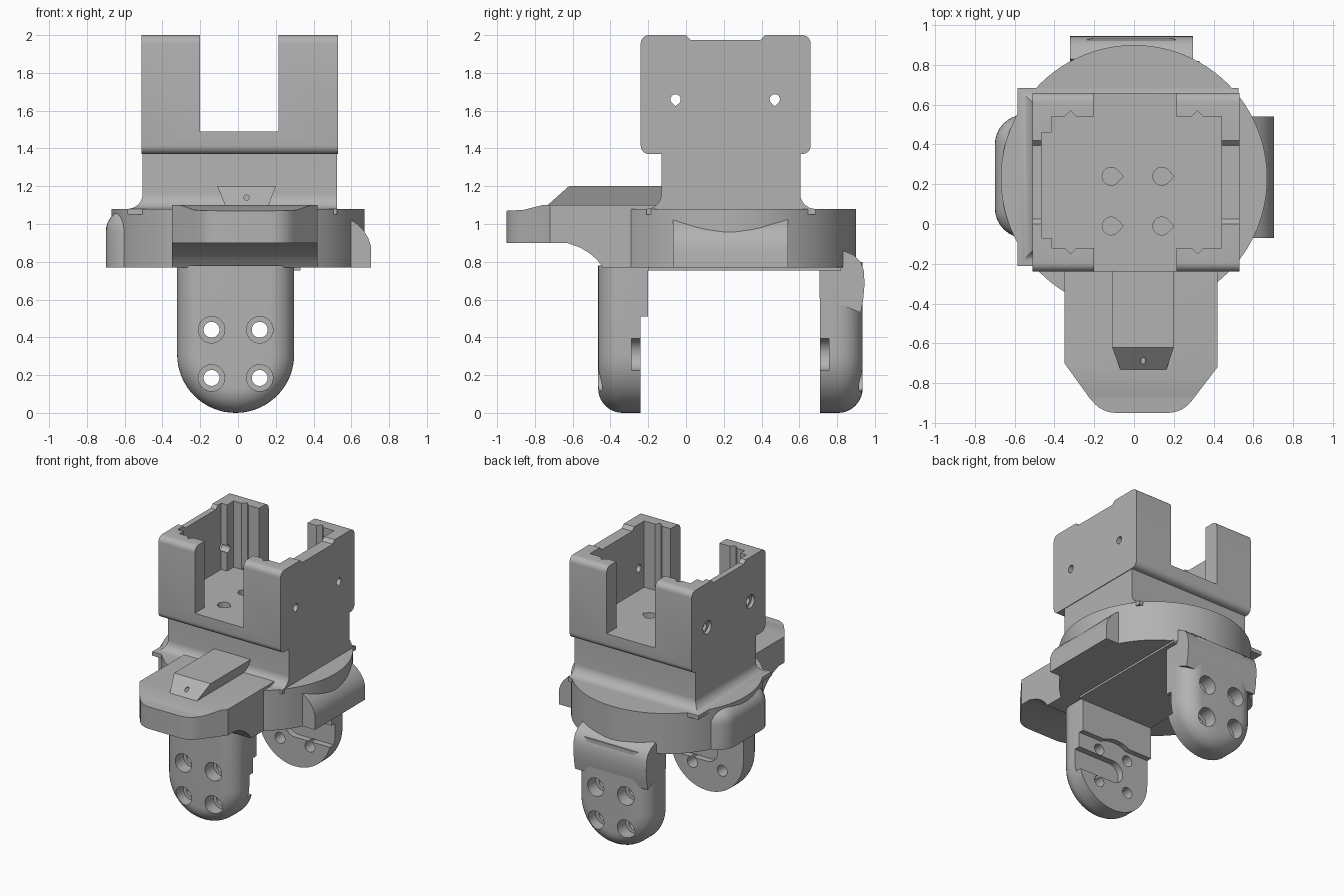
import bpy, bmesh, math
from math import sin, cos, pi

if "Cube" in bpy.data.objects:
    bpy.data.objects.remove(bpy.data.objects["Cube"], do_unlink=True)

grey = bpy.data.materials.new("plain grey")
grey.use_nodes = True
grey.diffuse_color = (0.45, 0.45, 0.45, 1)
grey.node_tree.nodes["Principled BSDF"].inputs["Base Color"].default_value = grey.diffuse_color


def make(name, bm):
    bmesh.ops.recalc_face_normals(bm, faces=bm.faces)
    me = bpy.data.meshes.new(name)
    bm.to_mesh(me)
    bm.free()
    me.materials.append(grey)
    ob = bpy.data.objects.new(name, me)
    bpy.context.collection.objects.link(ob)
    return ob


def loft(name, rings):
    """Skin a stack of equal-length rings and cap both ends."""
    bm = bmesh.new()
    rows = [[bm.verts.new(p) for p in ring] for ring in rings]
    n = len(rows[0])
    for a, b in zip(rows, rows[1:]):
        for i in range(n):
            bm.faces.new((a[i], a[(i + 1) % n], b[(i + 1) % n], b[i]))
    bm.faces.new(rows[0])
    bm.faces.new(rows[-1])
    return make(name, bm)


def place(axis, u, v, h):
    return {"x": (h, u, v), "y": (u, h, v), "z": (u, v, h)}[axis]


def prism(name, pts, axis, a, b):
    return loft(name, [[place(axis, u, v, h) for u, v in pts] for h in (a, b)])


def box(name, x0, x1, y0, y1, z0, z1):
    return prism(name, [(x0, y0), (x1, y0), (x1, y1), (x0, y1)], "z", z0, z1)


def arc(cu, cv, r, a0, a1, n=12):
    steps = [math.radians(a0 + (a1 - a0) * i / n) for i in range(n + 1)]
    return [(cu + r * cos(t), cv + r * sin(t)) for t in steps]


def circle(cu, cv, r, n=32):
    return arc(cu, cv, r, 0, 360, n)[:-1]


def teardrop(cu, cv, r, heading):
    t = math.radians(heading)
    tip = (cu + 1.35 * r * cos(t), cv + 1.35 * r * sin(t))
    return arc(cu, cv, r, heading + 45, heading + 315, 20) + [tip]


def cut(target, cutters, op="DIFFERENCE"):
    for c in cutters:
        c.hide_render = True
        m = target.modifiers.new("cut", "BOOLEAN")
        m.object, m.operation, m.solver = c, op, "EXACT"
    dg = bpy.context.evaluated_depsgraph_get()
    me = bpy.data.meshes.new_from_object(target.evaluated_get(dg))
    target.modifiers.clear()
    target.data = me
    for c in cutters:
        bpy.data.objects.remove(c, do_unlink=True)


# Round base
prism("base_disc", circle(0, 0.23, 0.67, 96), "z", 0.77, 1.08)
box("underside_plate", -0.32, 0.33, -0.2, 0.82, 0.755, 0.775)

# Front shelf: side profile trimmed by its plan outline
shelf = prism("front_shelf", [
    (-0.95, 0.9), (-0.95, 1.07), (-0.86, 1.075), (-0.76, 1.1), (-0.1, 1.1), (-0.1, 0.77),
    (-0.44, 0.77), (-0.47, 0.81), (-0.51, 0.845), (-0.56, 0.875), (-0.63, 0.9)], "x", -0.5, 0.5)
plan = [(-0.35, 0), (-0.35, -0.7), (-0.22, -0.88)] + arc(-0.09, -0.8, 0.15, 217, 270, 6) \
    + arc(0.17, -0.8, 0.15, 270, 323, 6) + [(0.29, -0.89), (0.42, -0.72), (0.42, 0)]
cut(shelf, [prism("trim", plan, "z", 0.5, 1.3)], "INTERSECT")

# Dovetail rail on the shelf
def rail_ring(y_low, y_high):
    return [(-0.06, y_low, 1.08), (0.155, y_low, 1.08), (0.2, y_high, 1.2), (-0.11, y_high, 1.2)]

rail = loft("dovetail_rail", [rail_ring(-0.755, -0.62), rail_ring(-0.1, -0.1)])
cut(rail, [prism("bore", circle(0.045, 1.14, 0.014, 16), "y", -0.9, -0.55)])

# Curved bump on the left flank
prism("left_bump", [(0.3, 0.77), (0.705, 0.77), (0.705, 0.88), (0.69, 0.925), (0.665, 0.965),
                    (0.63, 1.0), (0.58, 1.035), (0.53, 1.075), (0.3, 1.08)], "y", -0.07, 0.54)

# Rounded bump on the right flank
def bump_ring(z, d):
    x0, y0, y1, r = -0.7 + d, -0.07 + d, 0.55 - d, 0.15 - d
    pts = arc(x0 + r, y0 + r, r, 270, 180, 8) + arc(x0 + r, y1 - r, r, 180, 90, 8)
    return [(x, y, z) for x, y in pts + [(-0.3, y1), (-0.3, y0)]]

r = 0.12
loft("right_bump", [bump_ring(0.77, 0)] + [
    bump_ring(1.08 - r + r * sin(t), r - r * cos(t)) for t in [i * pi / 16 for i in range(9)]])

# Neck with a flared foot
def neck_ring(z, d):
    return [(-0.505 - d, -0.13 - d, z), (0.525, -0.13 - d, z),
            (0.525, 0.605 + d, z), (-0.505 - d, 0.605 + d, z)]

r = 0.08
loft("neck", [neck_ring(1.05, r)] + [
    neck_ring(1.08 + r - r * cos(t), r - r * sin(t)) for t in [i * pi / 16 for i in range(9)]]
    + [neck_ring(1.4, 0)])

# Open holder
r = 0.045
profile = arc(-0.24 + r, 1.37 + r, r, 180, 270, 6) + arc(0.66 - r, 1.37 + r, r, 270, 360, 6) \
    + arc(0.66 - r, 2 - r, r, 0, 90, 6) + [(0.42, 2), (0.395, 1.975), (0.025, 1.975), (0, 2)] \
    + arc(-0.24 + r, 2 - r, r, 90, 180, 6)
holder = prism("holder", profile, "x", -0.51, 0.53)
cut(holder, [box("hollow", -0.415, 0.44, -0.12, 0.54, 1.49, 2.2)])
cut(holder, [box("side_pocket", -0.465, 0.1, -0.07, 0.46, 1.49, 2.2)])
cut(holder, [box("gap", -0.2, 0.215, -0.5, 0.9, 1.49, 2.2)])
for x in (-0.32, 0.32):
    for y in (-0.12, 0.54):
        groove = [(x - 0.03, y), (x, y - 0.03), (x + 0.03, y), (x, y + 0.03)]
        cut(holder, [prism("groove", groove, "z", 1.495, 2.2)])
for y in (-0.055, 0.47):
    cut(holder, [prism("side_hole", teardrop(y, 1.66, 0.027, 270), "x", -0.8, 0.8)])
    cut(holder, [prism("side_sink", circle(y, 1.66, 0.05), "x", -0.8, -0.485)])
for x in (-0.115, 0.14):
    for y in (-0.01, 0.24):
        cut(holder, [prism("floor_hole", teardrop(x, y, 0.045, 0), "z", 1.39, 1.6)])

# Two legs with rounded outer edges
CX, CZ, R = -0.0125, 0.31, 0.31


def leg(name, inner, outer, top):
    s = 1 if outer > inner else -1
    r = 0.13

    def ring(y, d):
        half = arc(CX, CZ, R - d, 180, 360, 32)
        return [(x, y, z) for x, z in half + [(CX + R - d, top), (CX - R + d, top)]]

    rings = [ring(inner, 0)] + [ring(outer - s * r * (1 - sin(t)), r * (1 - cos(t)))
                                for t in [i * pi / 20 for i in range(11)]]
    ob = loft(name, rings)
    # Lever-shaped pocket, open to one side
    lever = arc(CX, CZ, 0.085, 90, 270, 16) + [(0.6, CZ - 0.085), (0.6, CZ + 0.085)]
    cut(ob, [prism("lever_pocket", lever, "y", inner - s * 0.05, inner + s * 0.048)])
    for x in (CX - 0.1275, CX + 0.1275):
        for z in (0.185, 0.44):
            cut(ob, [prism("bolt_hole", circle(x, z, 0.042), "y", inner - s * 0.1, outer + s * 0.1)])
            cut(ob, [prism("bolt_sink", circle(x, z, 0.07), "y", outer - s * 0.1, outer + s * 0.1)])
    return ob


leg("front_leg", -0.24, -0.465, 0.78)
leg("back_leg", 0.71, 0.935, 0.8)

# Stepped pad inside the front leg, scooped around the pivot
pad = box("front_leg_pad", CX - R, CX + R, -0.25, -0.2, 0.51, 0.78)
cut(pad, [prism("scoop", circle(CX, CZ, 0.23, 48), "y", -0.3, -0.1)])

# Collar joining the back leg to the base
prism("back_collar", [(0.706, 0.61), (0.8, 0.58), (0.925, 0.53), (0.938, 0.6), (0.945, 0.68),
                      (0.942, 0.75), (0.925, 0.8), (0.89, 0.835), (0.83, 0.86), (0.8, 0.8),
                      (0.706, 0.78)], "x", CX - R, CX + R)

# Smooth the curves, keep the edges
bpy.ops.object.select_all(action="DESELECT")
for ob in bpy.context.collection.objects:
    if ob.type == "MESH" and grey.name in ob.data.materials:
        ob.select_set(True)
        bpy.context.view_layer.objects.active = ob
bpy.ops.object.shade_smooth_by_angle(angle=math.radians(32))
